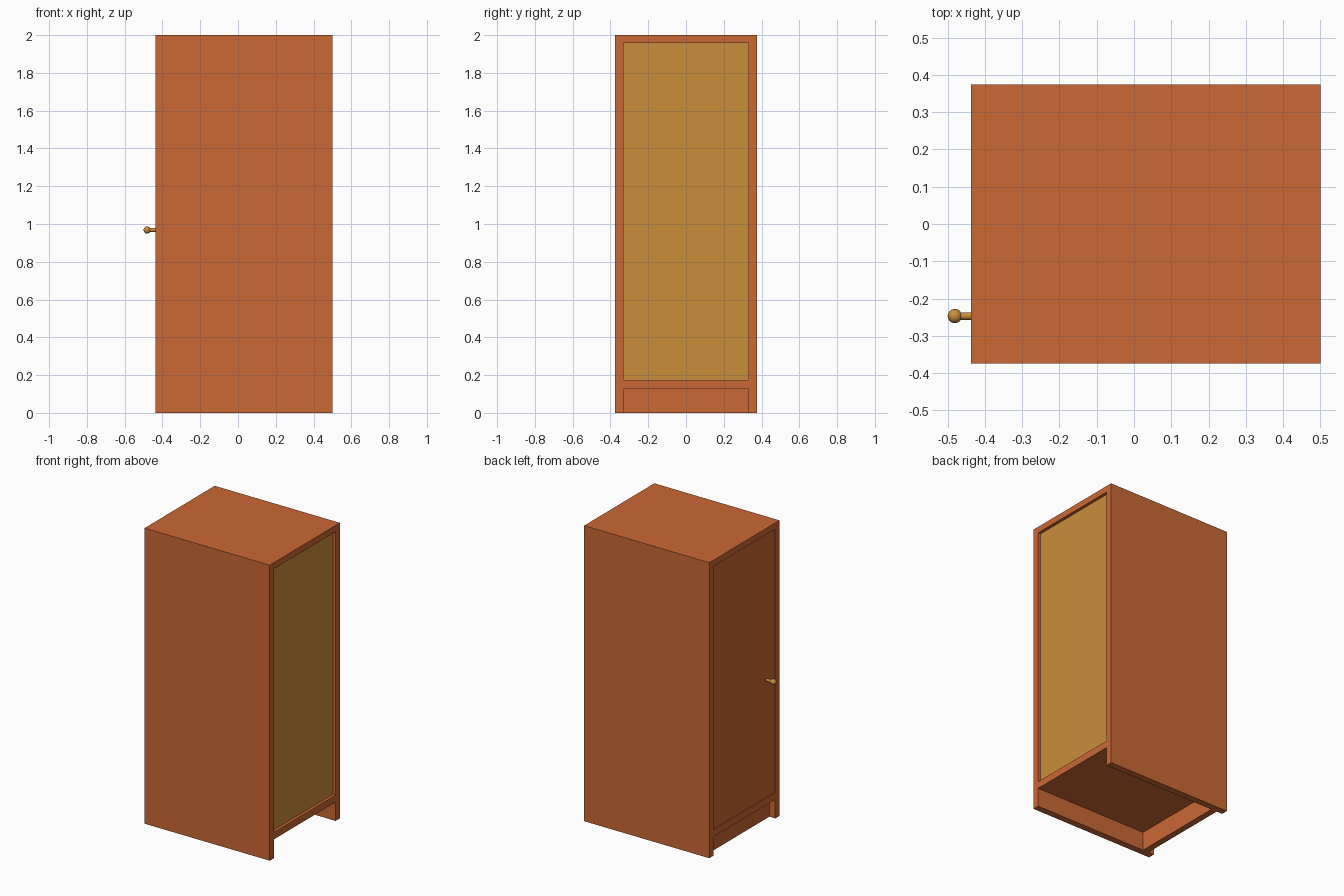
import bpy
from mathutils import Matrix, Vector

cube = bpy.data.objects.get("Cube")
if cube:
    bpy.data.objects.remove(cube, do_unlink=True)


def material(name, rgb):
    mat = bpy.data.materials.new(name)
    mat.use_nodes = True
    mat.diffuse_color = (*rgb, 1)
    mat.node_tree.nodes["Principled BSDF"].inputs["Base Color"].default_value = (*rgb, 1)
    return mat


wood = material("orange wood", (0.6, 0.138, 0.035))
gold = material("golden wood", (0.6, 0.27, 0.043))

# Overall limits
X0, X1 = -0.437, 0.5
HALF, INNER = 0.375, 0.33
SHELF_LOW, SHELF_TOP, ROOF_LOW, TOP = 0.127, 0.175, 1.957, 2.0


def box(name, x, y, z, mat):
    bpy.ops.mesh.primitive_cube_add(size=1)
    ob = bpy.context.object
    ob.name = name
    spans = (x, y, z)
    ob.data.transform(Matrix.Translation([(a + b) / 2 for a, b in spans])
                      @ Matrix.Diagonal([b - a for a, b in spans] + [1]))
    ob.data.materials.append(mat)
    return ob


def extrude_profile(name, loops, x, mat):
    """Fill closed (y, z) outlines, inner ones as holes, and extrude along x."""
    curve = bpy.data.curves.new(name, "CURVE")
    curve.dimensions = "2D"
    curve.fill_mode = "BOTH"
    curve.extrude = (x[1] - x[0]) / 2
    for points in loops:
        spline = curve.splines.new("POLY")
        spline.points.add(len(points) - 1)
        for p, (y, z) in zip(spline.points, points):
            p.co = (y, z, 0, 1)
        spline.use_cyclic_u = True
    ob = bpy.data.objects.new(name, curve)
    bpy.context.collection.objects.link(ob)
    bpy.ops.object.select_all(action="DESELECT")
    ob.select_set(True)
    bpy.context.view_layer.objects.active = ob
    bpy.ops.object.convert(target="MESH")
    ob = bpy.context.object
    ob.name = name
    # Profile axes become y and z, extrusion becomes x
    axes = Matrix(((0, 0, 1), (1, 0, 0), (0, 1, 0))).to_4x4()
    ob.data.transform(Matrix.Translation(((x[0] + x[1]) / 2, 0, 0)) @ axes)
    ob.data.materials.clear()
    ob.data.materials.append(mat)
    for poly in ob.data.polygons:
        poly.use_smooth = False
    return ob


# Carcass: sides, roof and raised floor as one hollow frame
outline = [(-HALF, 0), (-INNER, 0), (-INNER, SHELF_LOW), (INNER, SHELF_LOW),
           (INNER, 0), (HALF, 0), (HALF, TOP), (-HALF, TOP)]
opening = [(-INNER, SHELF_TOP), (-INNER, ROOF_LOW), (INNER, ROOF_LOW), (INNER, SHELF_TOP)]
extrude_profile("cabinet_carcass", [outline, opening], (X0, X1), wood)

# Closing panels set into the open ends, and the toe board below the floor
width, height = (-INNER, INNER), (SHELF_TOP, ROOF_LOW)
box("back_panel", (X1 - 0.04, X1 - 0.02), width, height, gold)
box("door", (X0 + 0.006, X0 + 0.05), width, height, wood)
box("toe_board", (-0.393, -0.35), width, (0, SHELF_LOW), wood)

# Door knob: stem and ball
KNOB_Y, KNOB_Z = -0.247, 0.968
bpy.ops.mesh.primitive_cylinder_add(vertices=24, radius=0.01, depth=0.06,
                                    location=(-0.453, KNOB_Y, KNOB_Z),
                                    rotation=Vector((1, 0, 0)).to_track_quat("Z", "Y").to_euler())
stem = bpy.context.object
stem.name = "knob_stem"
bpy.ops.mesh.primitive_uv_sphere_add(segments=24, ring_count=16, radius=0.019,
                                     location=(-0.481, KNOB_Y, KNOB_Z))
ball = bpy.context.object
ball.name = "knob_ball"
for ob in (stem, ball):
    ob.data.materials.append(gold)
    bpy.ops.object.select_all(action="DESELECT")
    ob.select_set(True)
    bpy.context.view_layer.objects.active = ob
    bpy.ops.object.shade_smooth_by_angle()
